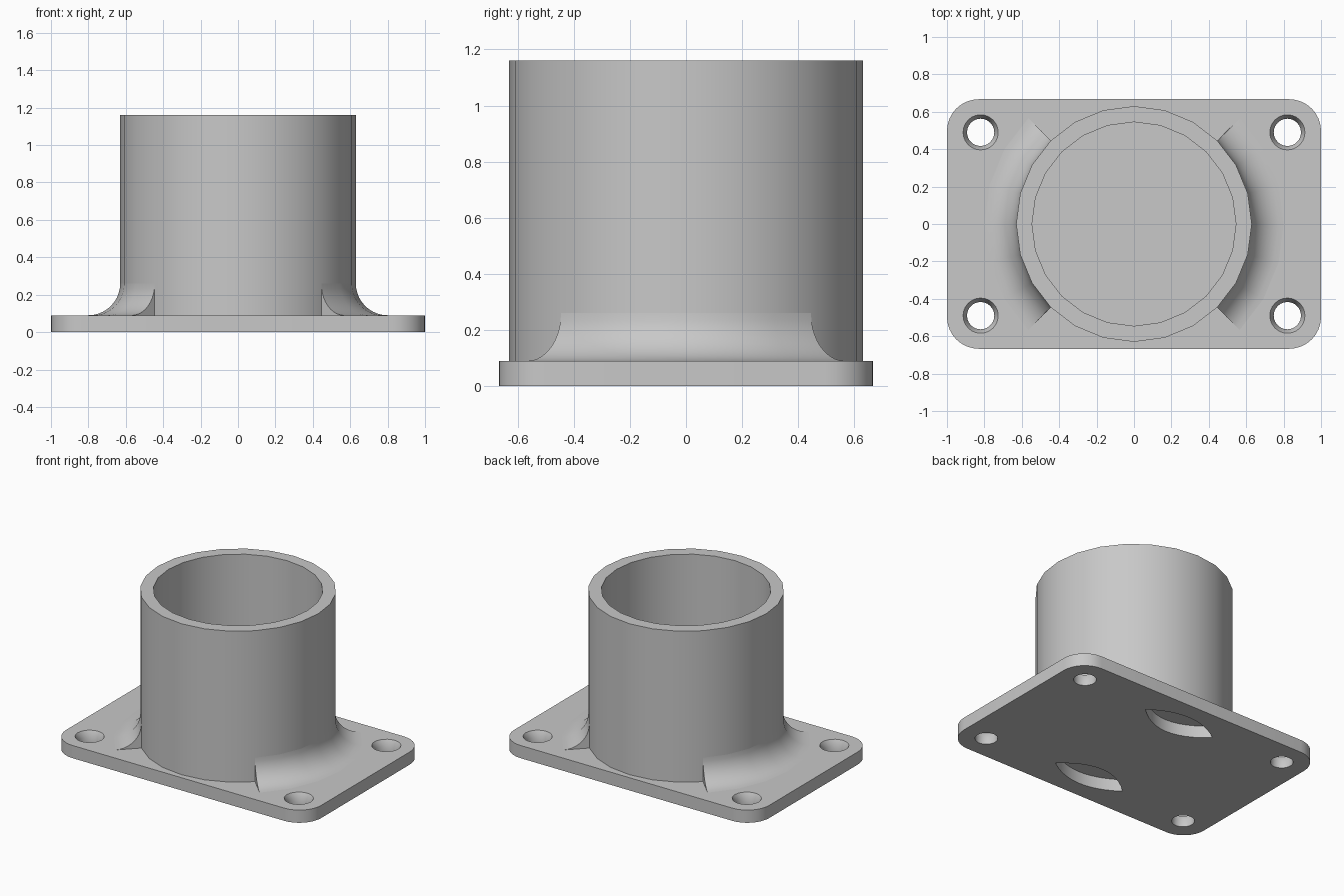
import bpy, bmesh
from math import sin, cos, pi, radians

if "Cube" in bpy.data.objects:
    bpy.data.objects.remove(bpy.data.objects["Cube"])

PLATE_Z = 0.09
OUTER_R, INNER_R, TOP_Z, FLOOR_Z = 0.63, 0.545, 1.16, 0.17
FILLET_R = 0.17
SIDES = 24

grey = bpy.data.materials.new("plain_grey")
grey.use_nodes = True
color = (0.58, 0.58, 0.58, 1)
grey.diffuse_color = color
grey.node_tree.nodes["Principled BSDF"].inputs["Base Color"].default_value = color


def finish(name, bm):
    bmesh.ops.recalc_face_normals(bm, faces=bm.faces)
    mesh = bpy.data.meshes.new(name)
    bm.to_mesh(mesh)
    bm.free()
    mesh.materials.append(grey)
    obj = bpy.data.objects.new(name, mesh)
    bpy.context.collection.objects.link(obj)
    return obj


def select(obj):
    bpy.ops.object.select_all(action='DESELECT')
    obj.select_set(True)
    bpy.context.view_layer.objects.active = obj


def smooth(obj):
    select(obj)
    bpy.ops.object.shade_smooth_by_angle(angle=radians(30))


def prism(name, outline, z0, z1):
    bm = bmesh.new()
    face = bm.faces.new([bm.verts.new((x, y, z0)) for x, y in outline])
    new = bmesh.ops.extrude_face_region(bm, geom=[face])["geom"]
    verts = [g for g in new if isinstance(g, bmesh.types.BMVert)]
    bmesh.ops.translate(bm, verts=verts, vec=(0, 0, z1 - z0))
    return finish(name, bm)


def sweep(name, profile, start, end, steps, closed):
    """Revolve a closed (radius, height) profile about z from start to end."""
    bm = bmesh.new()
    count = steps if closed else steps + 1
    rings = []
    for i in range(count):
        a = start + (end - start) * i / steps
        rings.append([bm.verts.new((r * cos(a), r * sin(a), z)) for r, z in profile])
    n = len(profile)
    for i in range(steps):
        a, b = rings[i], rings[(i + 1) % count]
        for j in range(n):
            k = (j + 1) % n
            bm.faces.new((a[j], a[k], b[k], b[j]))
    if not closed:
        bm.faces.new(rings[0])
        bm.faces.new(rings[-1])
    bmesh.ops.remove_doubles(bm, verts=bm.verts, dist=1e-5)
    return finish(name, bm)


def cut(target, cutter):
    mod = target.modifiers.new("cut", 'BOOLEAN')
    mod.operation = 'DIFFERENCE'
    mod.solver = 'EXACT'
    mod.object = cutter
    select(target)
    bpy.ops.object.modifier_apply(modifier=mod.name)
    bpy.data.objects.remove(cutter)


# Base plate with rounded corners
corner = 0.17
outline = []
for q, (sx, sy) in enumerate([(1, 1), (-1, 1), (-1, -1), (1, -1)]):
    for i in range(9):
        a = pi / 2 * (q + i / 8)
        outline.append((sx * (1 - corner) + corner * cos(a),
                        sy * (0.667 - corner) + corner * sin(a)))
plate = prism("base_plate", outline, 0, PLATE_Z)

# Countersunk screw holes
hole = [(0, -0.05), (0.073, -0.05), (0.073, 0.05), (0.094, PLATE_Z),
        (0.094, 0.12), (0, 0.12)]
for sx in (-1, 1):
    for sy in (-1, 1):
        cutter = sweep("hole_cutter", hole, 0, 2 * pi, SIDES, True)
        for v in cutter.data.vertices:
            v.co.x += sx * 0.82
            v.co.y += sy * 0.49
        cut(plate, cutter)

# Lens-shaped recesses in the underside
half, mid, steps = 0.28, 0.447, 12
for side in (-1, 1):
    lens = []
    for bulge, direction in ((0.1, 1), (-0.13, -1)):
        for i in range(steps):
            t = direction * (1 - 2 * i / steps)
            lens.append((half * t, side * (mid + bulge * (1 - t * t))))
    cut(plate, prism("recess_cutter", lens, -0.05, 0.085))
smooth(plate)

# Round socket, open at the top
tube = sweep("socket_tube", [(0, PLATE_Z), (OUTER_R, PLATE_Z), (OUTER_R, TOP_Z),
                             (INNER_R, TOP_Z), (INNER_R, FLOOR_Z), (0, FLOOR_Z)],
             0, 2 * pi, SIDES, True)
smooth(tube)

# Curved fillets on the left and right of the socket
arc = [(OUTER_R + FILLET_R * (1 - cos(pi / 2 * i / 10)),
        PLATE_Z + FILLET_R * (1 - sin(pi / 2 * i / 10))) for i in range(11)]
for name, middle in (("left_fillet", 0), ("right_fillet", pi)):
    fillet = sweep(name, [(OUTER_R, PLATE_Z)] + arc,
                   middle - pi / 4, middle + pi / 4, SIDES // 4, False)
    smooth(fillet)
